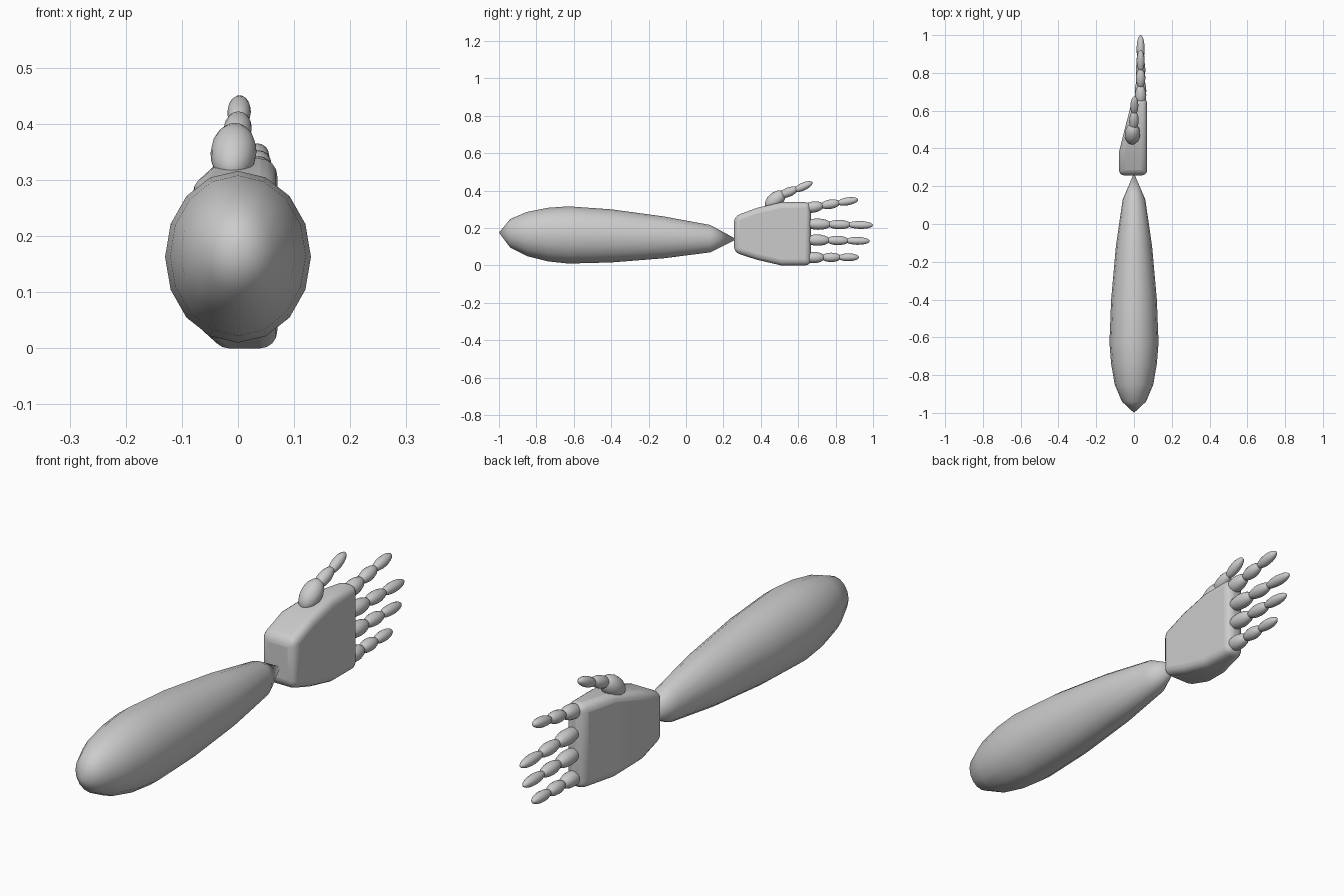
import bpy, bmesh, math
from mathutils import Vector

if "Cube" in bpy.data.objects:
    bpy.data.objects.remove(bpy.data.objects["Cube"])


def finish(name, bm, angle=40):
    bmesh.ops.recalc_face_normals(bm, faces=bm.faces[:])
    me = bpy.data.meshes.new(name)
    bm.to_mesh(me)
    bm.free()
    ob = bpy.data.objects.new(name, me)
    bpy.context.collection.objects.link(ob)
    bpy.ops.object.select_all(action='DESELECT')
    ob.select_set(True)
    bpy.context.view_layer.objects.active = ob
    bpy.ops.object.shade_smooth_by_angle(angle=math.radians(angle))
    return ob


def bridge(bm, rings):
    for a, b in zip(rings, rings[1:]):
        n = len(a)
        for i in range(n):
            j = (i + 1) % n
            bm.faces.new((a[i], a[j], b[j], b[i]))


# Forearm: 16-sided oval rings (y, centre z, half width, half height)
def forearm():
    prof = [(-0.94, .172, .064, .076), (-0.85, .168, .102, .118),
            (-0.74, .165, .121, .143), (-0.63, .163, .130, .153),
            (-0.40, .158, .121, .142), (-0.12, .150, .096, .112),
            (0.13, .143, .060, .073)]
    bm = bmesh.new()
    rings = []
    for y, z, rx, rz in prof:
        rings.append([bm.verts.new((rx * math.cos(k * math.pi / 8), y,
                                    z + rz * math.sin(k * math.pi / 8))) for k in range(16)])
    bridge(bm, rings)
    for ring, tip in ((rings[0], (0, -1, .175)), (rings[-1], (0, .27, .14))):
        t = bm.verts.new(tip)
        for i in range(16):
            bm.faces.new((ring[i], ring[(i + 1) % 16], t))
    finish("forearm", bm, 60)


# Palm: lofted wedge (y, left x, bottom z, top z), rounded with a bevel
def palm():
    bm = bmesh.new()
    rings = []
    for y, x, z0, z1 in [(.257, -.08, .07, .262), (.38, -.08, .03, .308),
                         (.51, -.047, 0, .338), (.668, -.007, 0, .338)]:
        rings.append([bm.verts.new(p) for p in
                      ((x, y, z0), (.07, y, z0), (.07, y, z1), (x, y, z1))])
    bridge(bm, rings)
    bm.faces.new(rings[0])
    bm.faces.new(rings[-1])
    ob = finish("palm", bm)
    m = ob.modifiers.new("round", 'BEVEL')
    m.width = .03
    m.segments = 4
    m.limit_method = 'ANGLE'
    m.angle_limit = math.radians(40)
    bpy.ops.object.modifier_apply(modifier=m.name)
    bpy.ops.object.shade_smooth_by_angle(angle=math.radians(40))


# One finger bone: ellipsoid stretched between two points
def bone(name, a, b, r):
    a, b = Vector(a), Vector(b)
    bm = bmesh.new()
    bmesh.ops.create_uvsphere(bm, u_segments=16, v_segments=10, radius=1)
    q = (b - a).to_track_quat('Z', 'Y')
    for v in bm.verts:
        v.co = (a + b) / 2 + q @ Vector((v.co.x * r, v.co.y * r, v.co.z * (b - a).length / 2))
    finish(name, bm, 60)


forearm()
palm()

# Four fingers of three bones each
fingers = {"index": ((.035, .620, .302), (.035, .920, .352)),
           "middle": ((.035, .635, .222), (.035, 1.0, .215)),
           "ring": ((.035, .635, .137), (.035, .982, .130)),
           "little": ((.035, .625, .042), (.035, .925, .044))}
for name, (a, b) in fingers.items():
    a, b = Vector(a), Vector(b)
    for i, (s, e, r) in enumerate([(0, .39, .030), (.33, .68, .025), (.62, 1, .021)]):
        bone(f"{name}_finger_{i + 1}", a.lerp(b, s), a.lerp(b, e), r)

# Thumb
bone("thumb_1", (-.012, .428, .305), (-.004, .525, .392), .041)
bone("thumb_2", (-.003, .495, .370), (.002, .598, .412), .025)
bone("thumb_3", (.001, .575, .398), (.003, .676, .444), .021)
